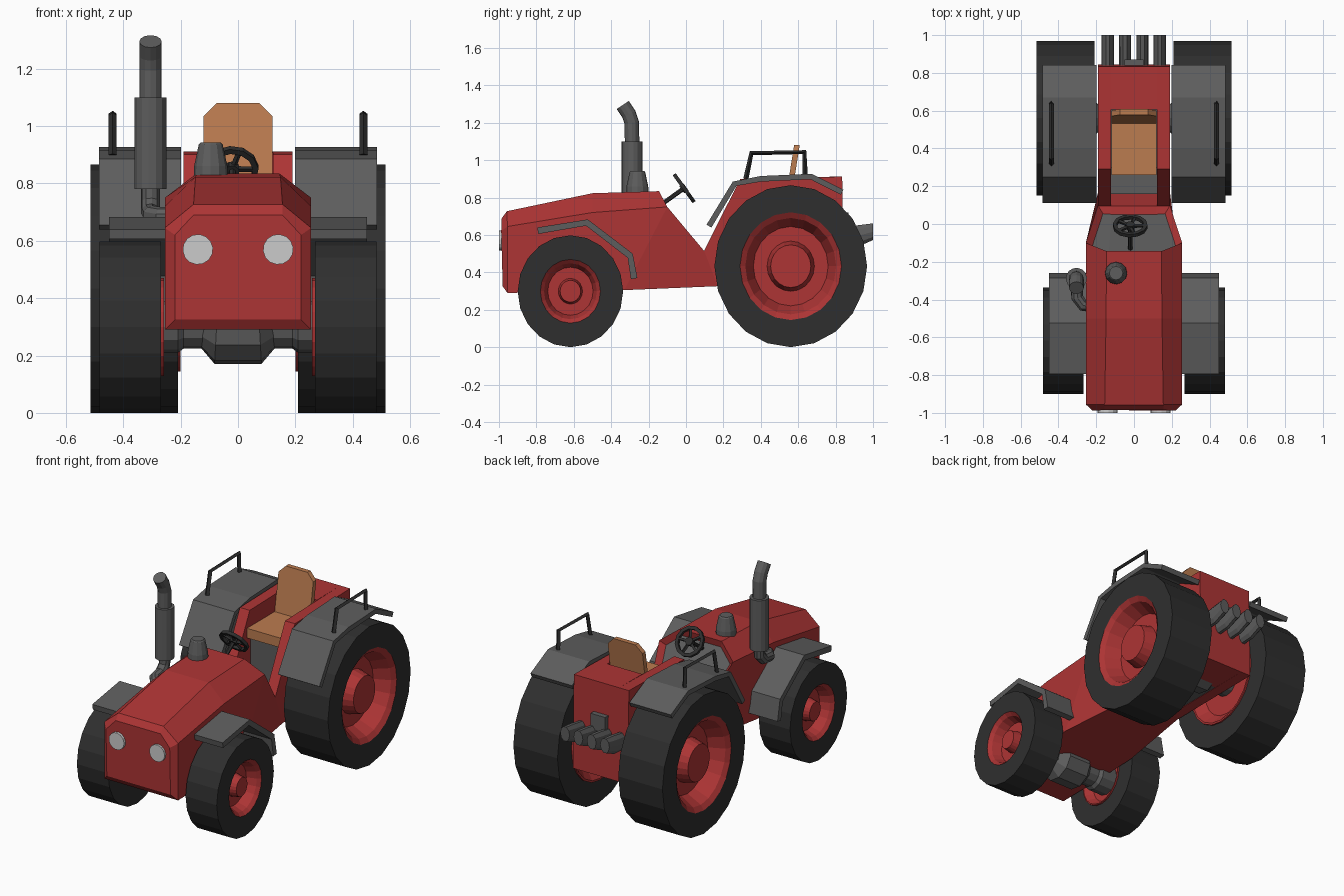
import bpy, bmesh
from math import cos, sin, pi
from mathutils import Vector, Matrix

if "Cube" in bpy.data.objects:
    bpy.data.objects.remove(bpy.data.objects["Cube"])


def mat(name, r, g, b):
    m = bpy.data.materials.new(name)
    m.diffuse_color = (r, g, b, 1)
    m.use_nodes = True
    m.node_tree.nodes["Principled BSDF"].inputs["Base Color"].default_value = m.diffuse_color
    return m


RED = mat("red_paint", .42, .035, .035)
GREY = mat("dark_metal", .11, .11, .11)
BLACK = mat("rubber", .028, .028, .028)
TAN = mat("tan_leather", .50, .20, .08)
LAMP = mat("lamp_glass", .55, .55, .55)


def make(name, verts, faces, *mats, edit=None):
    bm = bmesh.new()
    vs = [bm.verts.new(v) for v in verts]
    for f in faces:
        bm.faces.new([vs[i] for i in f])
    bm.faces.ensure_lookup_table()
    bmesh.ops.recalc_face_normals(bm, faces=bm.faces[:])
    if edit:
        edit(bm)
    bmesh.ops.remove_doubles(bm, verts=bm.verts[:], dist=1e-5)
    bmesh.ops.recalc_face_normals(bm, faces=bm.faces[:])
    me = bpy.data.meshes.new(name)
    bm.to_mesh(me)
    bm.free()
    for m in mats:
        me.materials.append(m)
    ob = bpy.data.objects.new(name, me)
    bpy.context.collection.objects.link(ob)
    return ob


def loft(name, rings, *mats, caps=True, closed=False, edit=None):
    n, k = len(rings[0]), len(rings)
    faces = []
    for a in range(k if closed else k - 1):
        b = (a + 1) % k
        for i in range(n):
            j = (i + 1) % n
            faces.append((a * n + i, a * n + j, b * n + j, b * n + i))
    if caps:
        faces += [tuple(range(n)), tuple(range((k - 1) * n, k * n))]
    return make(name, [v for r in rings for v in r], faces, *mats, edit=edit)


def lathe(name, prof, M, n, m, s=1):
    """Spin (offset, radius) points around the local x axis."""
    rings = [[M @ Vector((t * s, r * cos(2 * pi * i / n), r * sin(2 * pi * i / n)))
              for i in range(n)] for t, r in prof]
    return loft(name, rings, m, caps=False, closed=prof[0][1] > 0)


def tube(name, pts, radii, n, m):
    pts = [Vector(p) for p in pts]
    if not isinstance(radii, (list, tuple)):
        radii = [radii] * len(pts)
    rings, u, last = [], None, None
    for i, p in enumerate(pts):
        t = Vector()
        if i:
            t += (p - pts[i - 1]).normalized()
        if i < len(pts) - 1:
            t += (pts[i + 1] - p).normalized()
        t.normalize()
        u = t.orthogonal().normalized() if u is None else last.rotation_difference(t) @ u
        last, w = t, t.cross(u)
        rings.append([p + radii[i] * (u * cos(a) + w * sin(a))
                      for a in ((2 * j + 1) * pi / n for j in range(n))])
    return loft(name, rings, m)


def extrude(name, prof, x0, x1, m):
    return loft(name, [[(x, y, z) for y, z in prof] for x in (x0, x1)], m)


def box(name, x0, x1, y0, y1, z0, z1, m):
    return extrude(name, [(y0, z0), (y1, z0), (y1, z1), (y0, z1)], x0, x1, m)


def fender(name, path, th, x0, x1, m):
    pts = [Vector(p) for p in path]
    inner = []
    for i, p in enumerate(pts):
        d = (pts[min(i + 1, len(pts) - 1)] - pts[max(i - 1, 0)]).normalized()
        inner.append(p + Vector((d.y, -d.x)) * th)
    return extrude(name, pts + inner[::-1], x0, x1, m)


# hood and cowl, half sections of bottom, shoulder, top
halves = [
    [(.22, -.98, .325), (.22, -.988, .62), (.155, -.985, .69)],
    [(.255, -.955, .29), (.255, -.955, .645), (.155, -.957, .727)],
    [(.255, -.50, .298), (.255, -.50, .72), (.148, -.50, .823)],
    [(.255, -.33, .305), (.255, -.10, .75), (.145, -.144, .834)],
    [(.19, .17, .326), (.19, .098, .513), (.12, .096, .513)],
]


def recess(bm):
    # sunken grey dashboard on the sloping end of the cowl
    fs = [bm.faces[3 * 6 + i] for i in (1, 2, 3)]
    for f in fs:
        f.material_index = 1
    res = bmesh.ops.inset_region(bm, faces=fs, thickness=.028, depth=-.035,
                                 use_even_offset=True, use_boundary=True)
    for f in res["faces"]:
        f.material_index = 0


loft("hood", [h + [(-x, y, z) for x, y, z in h[::-1]] for h in halves],
     RED, GREY, edit=recess)

# rear body: two side walls, solid back, floor
for s, tag in ((1, "right"), (-1, "left")):
    extrude("rear_wall_" + tag, [(.096, .513), (.29, .90), (.835, .912), (.845, .33), (.17, .326)],
            .122 * s, .19 * s, RED)
extrude("rear_back", [(.605, .909), (.835, .912), (.845, .33), (.605, .33)], -.122, .122, RED)
box("cab_floor", -.122, .122, .16, .605, .33, .48, GREY)
box("seat_pedestal", -.122, .122, .30, .605, .48, .75, GREY)

# seat
box("seat_cushion", -.12, .12, .26, .60, .74, .80, TAN)
back = [(-.12, .78), (.12, .78), (.12, 1.035), (.075, 1.08), (-.075, 1.08), (-.12, 1.035)]
loft("seat_back", [[(x, y + (z - .78) * .16, z) for x, z in back] for y in (.53, .56)], TAN)

# wheels: y, radius, x range, rim / disc / hub radius fractions
for end, y, R, x0, x1, rim, disc, hub in (("rear", .56, .433, .21, .515, .665, .49, .31),
                                          ("front", -.618, .299, .268, .483, .57, .43, .23)):
    M = Matrix.Translation((0, y, R)) @ Matrix.Diagonal((1, .943, 1, 1))
    for s, tag in ((1, "right"), (-1, "left")):
        lathe(f"{end}_tyre_{tag}", [(x0, R * rim), (x0, R), (x1, R), (x1, R * rim)], M, 20, BLACK, s)
        d = x1 - .26 * R
        lathe(f"{end}_rim_{tag}",
              [(x0 + .04, 0), (x0 + .04, R * disc), (x0 - .01, R * rim * .96), (x0 - .01, R * rim),
               (x1, R * rim), (x1 - .02, R * (rim - .07)), (d, R * disc), (d, R * hub),
               (x1 - .08 * R, R * hub * .85), (x1 - .08 * R, 0)], M, 20, RED, s)
    # axle with flared ends and a fat middle
    w = x0 + .06
    r = .075
    tube(end + "_axle", [(-w, y, R), (-.21, y, R), (-.19, y, R), (.19, y, R), (.21, y, R), (w, y, R)],
         [r * 1.2, r * 1.2, r, r, r * 1.2, r * 1.2], 12, GREY)
    tube(end + "_differential", [(-.12, y, R), (-.075, y, R - .005), (.075, y, R - .005), (.12, y, R)],
         [r, .125, .125, r], 10, GREY)

# fenders, grab handles, headlights
for s, tag in ((1, "right"), (-1, "left")):
    fender("rear_fender_" + tag, [(.11, .655), (.25, .885), (.40, .915), (.67, .927), (.842, .842)],
           .03, .198 * s, .485 * s, GREY)
    fender("front_fender_" + tag, [(-.795, .64), (-.525, .683), (-.285, .50), (-.26, .37)],
           .035, .22 * s, .45 * s, GREY)
    x = .437 * s
    tube("grab_handle_" + tag, [(x, .32, .90), (x, .35, 1.037), (x, .633, 1.043), (x, .638, .91)],
         .014, 4, BLACK)
    tube("headlight_" + tag, [(.14 * s, -.97, .57), (.14 * s, -1.0, .57)], .053, 14, LAMP)

# exhaust stack
ex = -.305
tube("muffler", [(ex, -.288, .78), (ex, -.288, 1.10)], .056, 14, GREY)
tube("exhaust_tip", [(ex, -.288, 1.08), (ex, -.29, 1.20), (ex, -.305, 1.245), (ex, -.338, 1.295)],
     .039, 12, GREY)
tube("exhaust_elbow", [(ex, -.285, .80), (ex, -.29, .735), (ex, -.325, .70), (-.30, -.39, .69),
                       (-.27, -.43, .685), (-.22, -.435, .685)], .033, 10, GREY)

# air intake cap
tube("air_intake", [(-.095, -.26, .81), (-.095, -.26, .86), (-.095, -.26, .935), (-.095, -.26, .942)],
     [.06, .058, .042, .036], 12, GREY)

# steering wheel
axis = Vector((0, .81, .58)).normalized()
c = Vector((-.02, -.01, .85))
rot = Vector((1, 0, 0)).rotation_difference(axis).to_matrix().to_4x4()
SM = Matrix.Translation(c) @ rot
lathe("steering_ring", [(-.01, .072), (-.01, .092), (.01, .092), (.01, .072)], SM, 12, BLACK)
tube("steering_hub", [c - axis * .015, c + axis * .012], .025, 8, BLACK)
tube("steering_column", [c, c - axis * .20], .012, 6, BLACK)
for i in range(5):
    a = 2 * pi * i / 5
    tube(f"steering_spoke_{i + 1}", [c, SM @ Vector((0, .08 * cos(a), .08 * sin(a)))], .01, 4, BLACK)

# rear hydraulic couplings
for i in range(4):
    x = -.139 + .0917 * i
    rings = []
    for y, z, h in ((.83, .585, .055), (.92, .595, .06), (1.0, .617, .047)):
        rings.append([(x + .032 * cos(pi * j / 5), y, z + h * sin(pi * j / 5)) for j in range(10)])
    loft(f"coupling_{i + 1}", rings, GREY)
box("coupling_bracket", -.05, .05, .82, .87, .62, .72, GREY)
